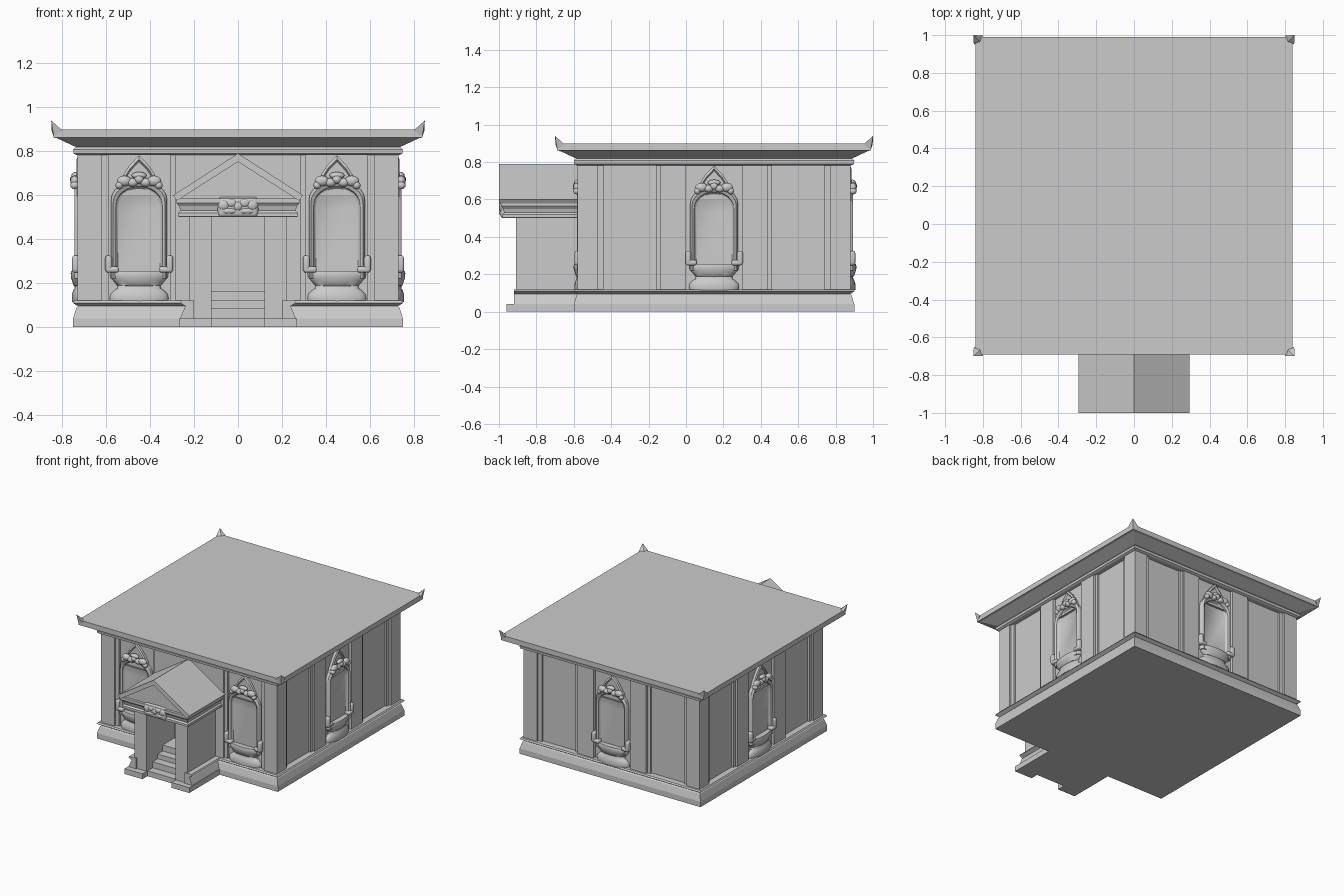
import bpy, bmesh, math
from mathutils import Matrix, Vector

if "Cube" in bpy.data.objects:
    bpy.data.objects.remove(bpy.data.objects["Cube"])

CY = 0.15      # y centre of the main hall
HW = 0.73      # half width of its walls


def finish(name, bm, smooth=False):
    bmesh.ops.recalc_face_normals(bm, faces=bm.faces)
    me = bpy.data.meshes.new(name)
    bm.to_mesh(me)
    bm.free()
    ob = bpy.data.objects.new(name, me)
    bpy.context.collection.objects.link(ob)
    if smooth:
        bpy.ops.object.select_all(action='DESELECT')
        ob.select_set(True)
        bpy.context.view_layer.objects.active = ob
        bpy.ops.object.shade_smooth_by_angle(angle=math.radians(40))
    return ob


def loft(name, rings, smooth=False):
    """Skin equal-length rings of 3D points and cap both ends."""
    bm = bmesh.new()
    vs = [[bm.verts.new(p) for p in r] for r in rings]
    n = len(vs[0])
    for a, b in zip(vs, vs[1:]):
        for i in range(n):
            j = (i + 1) % n
            bm.faces.new((a[i], a[j], b[j], b[i]))
    bm.faces.new(vs[0])
    bm.faces.new(vs[-1])
    return finish(name, bm, smooth)


def rect(x0, x1, y0, y1, z):
    return [(x0, y0, z), (x1, y0, z), (x1, y1, z), (x0, y1, z)]


def square(h, z):
    return rect(-h, h, CY - h, CY + h, z)


def box(name, x0, x1, y0, y1, z0, z1):
    return loft(name, [rect(x0, x1, y0, y1, z) for z in (z0, z1)])


def prism_y(name, xz, y0, y1):
    return loft(name, [[(x, y, z) for x, z in xz] for y in (y0, y1)])


def blobs(name, items):
    """Squashed balls: x, y, z, then radii."""
    bm = bmesh.new()
    for x, y, z, rx, ry, rz in items:
        m = Matrix.Translation((x, y, z)) @ Matrix.Diagonal((rx, ry, rz, 1))
        bmesh.ops.create_uvsphere(bm, u_segments=14, v_segments=8, radius=1, matrix=m)
    return finish(name, bm, True)


# Main hall: plinth, panelled walls, cornice with flat roof
loft("plinth", [square(h, z) for h, z in
     [(.75, 0), (.75, .04), (.735, .088), (.728, .095), (.752, .11), (.745, .12)]])

half = [(.62, 0), (.62, .015), (.59, .015), (.59, .03), (.31, .03), (.31, .015),
        (.285, .015), (.285, 0)]
bay = [(.15, 0), (.15, .02)]
plan = []
for k in range(4):                       # front, right, back, left
    steps = half + (bay if k else [])
    side = [(-HW, 0)] + [(-t, d) for t, d in steps] + [(t, d) for t, d in reversed(steps)]
    rot = Matrix.Rotation(k * math.pi / 2, 2)
    plan += [rot @ Vector((t, -HW + d)) for t, d in side]
loft("walls", [[(p.x, p.y + CY, z) for p in plan] for z in (.11, .80)])

loft("roof_cornice", [square(h, z) for h, z in
     [(.735, .783), (.748, .79), (.75, .808), (.738, .82), (.75, .825),
      (.825, .86), (.84, .862), (.84, .90)]])

# Upturned roof corners
for sx in (-1, 1):
    for sy in (-1, 1):
        bm = bmesh.new()
        pts = [(.838, .838, .865), (.85, .85, .94), (.80, .848, .895),
               (.848, .80, .895), (.815, .815, .90), (.835, .835, .905)]
        for x, y, z in pts:
            bm.verts.new((sx * x, CY + sy * y, z))
        bmesh.ops.convex_hull(bm, input=bm.verts)
        finish("roof_corner", bm)

# Niche window parts, local space: x across, -y outward, z up
def arch(hw, top, w):
    rise, n = .09, 12
    pts = [(hw * math.cos(math.pi * i / n), -w, top - rise + rise * math.sin(math.pi * i / n) ** .9)
           for i in range(n + 1)]
    return [(hw, -w, .22)] + pts + [(-hw, -w, .22)]


def half_lathe(name, profile, depth):
    n = 28
    return loft(name, [[(r * math.cos(2 * math.pi * i / n),
                         -r / .13 * depth * math.sin(2 * math.pi * i / n), z)
                        for i in range(n)] for r, z in profile], True)


gable = [(-.11, .60), (-.09, .665), (-.045, .735), (0, .782), (.045, .735), (.09, .665), (.11, .60)]
parts = [
    loft("window_frame", [arch(*a) for a in
         [(.128, .665, -.01), (.128, .665, .022), (.118, .655, .034),
          (.106, .64, .026), (.104, .637, .016), (.095, .625, .008)]], True),
    loft("window_gable", [[(x * s, -w, .60 + (z - .60) * s) for x, z in gable]
         for s, w in [(1, -.01), (1, .018), (.9, .024), (.84, .012)]]),
    half_lathe("window_sill", [(.08, .185), (.10, .19), (.118, .212), (.13, .225),
               (.133, .245), (.125, .255)], .05),
    half_lathe("window_foot", [(.13, .115), (.134, .13), (.13, .15), (.112, .168),
               (.10, .175), (.096, .195)], .045),
    blobs("window_flower", [(0, -.035, .672, .022, .02, .02), (0, -.03, .69, .035, .018, .016)]
          + [(s * x, -.033, z, rx, .02, rz) for s in (-1, 1) for x, z, rx, rz in
             [(.03, .658, .026, .02), (.068, .665, .034, .024), (.09, .645, .018, .018)]]),
]
for s in (-1, 1):                        # scroll brackets beside the sill
    bm = bmesh.new()
    for x, z, sx, sz in [(.139, .288, .03, .075), (.122, .262, .06, .028)]:
        bmesh.ops.create_cube(bm, size=1, matrix=Matrix.Translation((s * x, -.02, z))
                              @ Matrix.Diagonal((sx, .05, sz, 1)))
    bmesh.ops.bevel(bm, geom=bm.edges[:], offset=.011, segments=3, affect='EDGES', profile=.5)
    parts.append(finish("window_bracket", bm, True))

# Place the niches: two in front, one on each other side
spots = [(0, -.45, .70), (0, .45, .70), (1, 0, .71), (2, 0, .71), (3, 0, .71)]
for i, (k, t, d) in enumerate(spots):
    m = (Matrix.Translation((0, CY, 0)) @ Matrix.Rotation(k * math.pi / 2, 4, 'Z')
         @ Matrix.Translation((t, -d, 0)))
    for p in parts:
        ob = p if i == len(spots) - 1 else p.copy()
        if ob is not p:
            bpy.context.collection.objects.link(ob)
        ob.matrix_world = m

# Porch side walls, feet and side mouldings
for s in (-1, 1):
    a, b = sorted((s * .12, s * .22))
    box("porch_wall", a, b, -.91, -.57, 0, .51)
    a, b = sorted((s * .12, s * .268))
    box("porch_foot", a, b, -.96, -.57, 0, .04)
    prism_y("porch_moulding", [(s * x, z) for x, z in
            [(.20, .035), (.265, .035), (.243, .088), (.238, .095), (.264, .11), (.258, .12), (.20, .12)]],
            -.92, -.57)

# Entrance steps
for i, z in enumerate((.04, .085, .12, .165)):
    box("entrance_step", -.121, .121, -.90 + .06 * i, -.57, 0, z)

# Porch entablature, pediment and pitched roof
loft("porch_entablature", [rect(-h, h, -(h + .71), -.57, z) for h, z in
     [(.26, .50), (.272, .503), (.272, .52), (.262, .53), (.268, .55), (.28, .565), (.28, .585)]])
prism_y("porch_pediment", [(-.27, .58), (.27, .58), (0, .76)], -.97, -.57)
prism_y("porch_roof", [(-.295, .60), (0, .79), (.295, .60), (.278, .575), (0, .752), (-.278, .575)],
        -1.0, -.57)

# Carved cloud ornament over the entrance
bm = bmesh.new()
bmesh.ops.create_cube(bm, size=1, matrix=Matrix.Translation((0, -.97, .546))
                      @ Matrix.Diagonal((.185, .045, .092, 1)))
bmesh.ops.bevel(bm, geom=bm.edges[:], offset=.018, segments=3, affect='EDGES', profile=.5)
finish("ornament_plate", bm, True)
blobs("ornament_scrolls", [(0, -.985, .55, .022, .015, .022)]
      + [(s * x, -.985, z, rx, .014, rz) for s in (-1, 1) for x, z, rx, rz in
         [(.03, .565, .026, .02), (.065, .555, .026, .024), (.04, .528, .04, .014)]])
